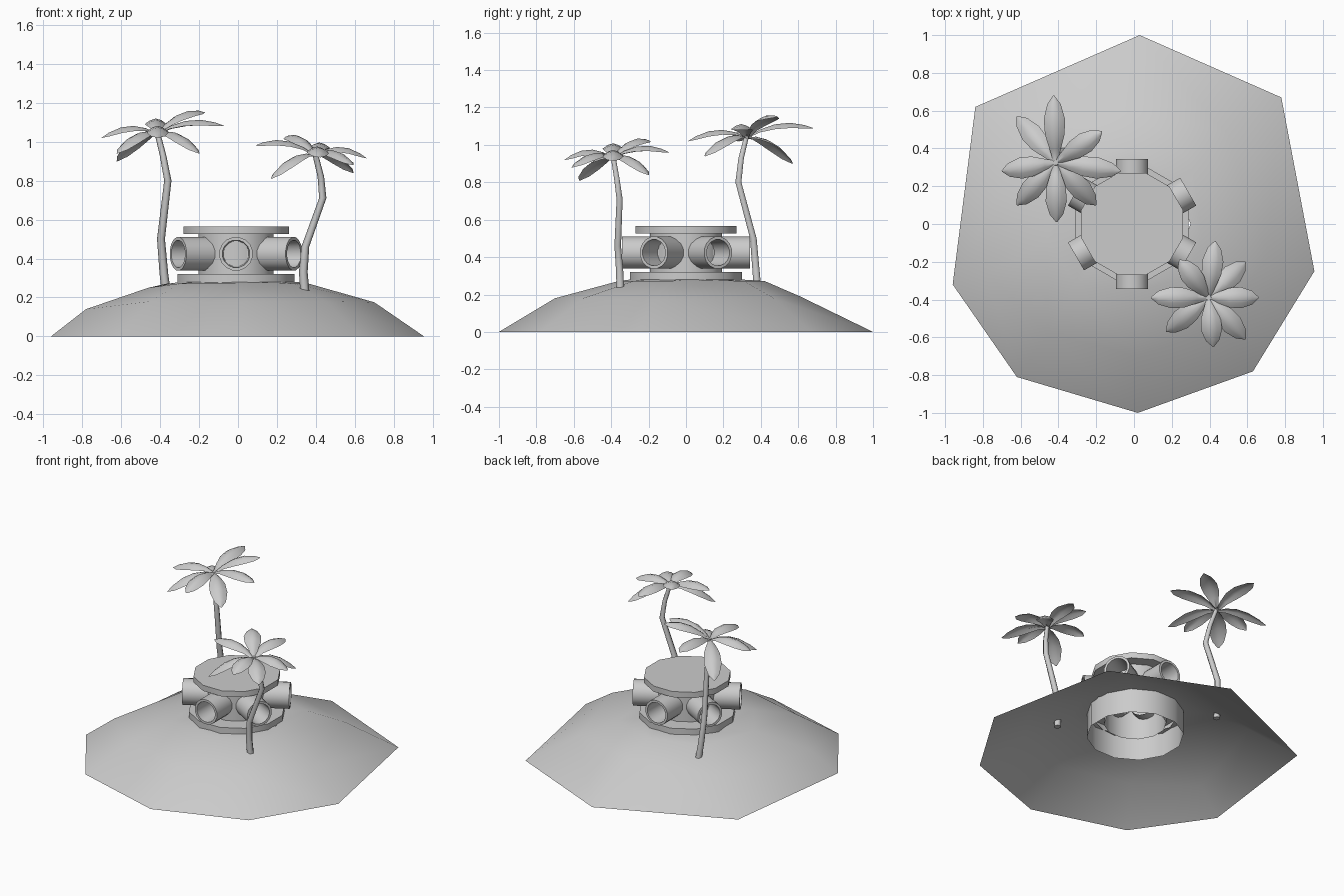
import bpy, bmesh
from math import sin, cos, pi, radians
from mathutils import Vector, Matrix

cube = bpy.data.objects.get("Cube")
if cube:
    bpy.data.objects.remove(cube, do_unlink=True)

grey = bpy.data.materials.new("plain_grey")
grey.use_nodes = True
COLOUR = (0.6, 0.6, 0.6, 1)
grey.diffuse_color = COLOUR
grey.node_tree.nodes["Principled BSDF"].inputs["Base Color"].default_value = COLOUR


def finish(name, bm, angle, matrix=None):
    """Turn a bmesh into a smooth-shaded object."""
    bmesh.ops.remove_doubles(bm, verts=bm.verts, dist=0.0005)
    bmesh.ops.recalc_face_normals(bm, faces=bm.faces)
    if matrix:
        bm.transform(matrix)
    mesh = bpy.data.meshes.new(name)
    bm.to_mesh(mesh)
    bm.free()
    mesh.materials.append(grey)
    obj = bpy.data.objects.new(name, mesh)
    bpy.context.collection.objects.link(obj)
    bpy.ops.object.select_all(action='DESELECT')
    obj.select_set(True)
    bpy.context.view_layer.objects.active = obj
    bpy.ops.object.shade_smooth_by_angle(angle=radians(angle))
    return obj


def loft(bm, rings, closed=True):
    """Bridge rows of points with quads."""
    rows = [[bm.verts.new(p) for p in ring] for ring in rings]
    n = len(rows[0])
    for a, b in zip(rows, rows[1:]):
        for i in range(n if closed else n - 1):
            j = (i + 1) % n
            bm.faces.new((a[i], a[j], b[j], b[i]))
    return rows


def lathe(name, profile, sides, matrix):
    """Revolve (radius, height) points around z."""
    bm = bmesh.new()
    turns = [2 * pi * (i + 0.5) / sides for i in range(sides)]
    loft(bm, [[(r * cos(a), r * sin(a), z) for a in turns] for r, z in profile])
    return finish(name, bm, 35, matrix)


# Island: open shell with a hole beneath the building
shore = [(0.03, 1.0), (0.78, 0.67), (0.955, -0.25), (0.63, -0.78),
         (0.02, -1.0), (-0.62, -0.81), (-0.96, -0.32), (-0.84, 0.62)]
slope = [(0.03, 0.61, 0.19), (0.5, 0.47, 0.18), (0.7, -0.18, 0.175), (0.45, -0.55, 0.18),
         (0.02, -0.7, 0.18), (-0.45, -0.58, 0.18), (-0.78, -0.26, 0.14), (-0.58, 0.45, 0.17)]
crown = [(0.0, 0.42), (0.31, 0.31), (0.36, -0.08), (0.28, -0.28),
         (0.0, -0.36), (-0.3, -0.32), (-0.46, -0.1), (-0.36, 0.3)]
bm = bmesh.new()
loft(bm, [[(x, y, 0) for x, y in shore], slope,
          [(x, y, 0.25 if x < -0.4 else 0.272) for x, y in crown],
          [(0.3 * sin(k * pi / 4), 0.3 * cos(k * pi / 4), 0.28) for k in range(8)]])
finish("island", bm, 60)

# Round building: footing, core and flat roof
centre = Matrix.Translation((-0.01, 0, 0))
lathe("footing", [(0.31, 0.11), (0.31, 0.32), (0.2, 0.32)], 12, centre)
lathe("core", [(0.2, 0.2), (0.2, 0.53)], 12, centre)
lathe("roof", [(0, 0.525), (0.28, 0.525), (0.28, 0.565), (0, 0.565)], 12, centre)

# Six hollow window tubes around the core
for k in range(6):
    turn = (Matrix.Translation((-0.01, 0, 0.424)) @ Matrix.Rotation(k * pi / 3, 4, 'Z')
            @ Matrix.Rotation(pi / 2, 4, 'X'))
    lathe(f"window_tube_{k + 1}",
          [(0.087, 0.13), (0.087, 0.343), (0.071, 0.343), (0.066, 0.19), (0, 0.19)], 16, turn)


def trunk(name, path):
    """Tapered bent trunk; path holds points from root to top."""
    bm = bmesh.new()
    rings = []
    for i, p in enumerate(path):
        r = 0.024 - 0.009 * i / (len(path) - 1)
        rings.append([Vector(p) + Vector((r * cos(k * pi / 3), r * sin(k * pi / 3), 0))
                      for k in range(6)])
    rows = loft(bm, rings)
    bm.faces.new(rows[0])
    bm.faces.new(rows[-1])
    finish(name, bm, 65)


def fronds(name, top, tips):
    """Arched leaves with a raised midrib, fanned around the trunk top."""
    bm = bmesh.new()
    top = Vector(top)
    for tip in tips:
        run = Vector(tip) - top
        side = Vector((-run.y, run.x, 0)).normalized()
        rows = []
        for t, w in ((0, 0.01), (0.2, 0.03), (0.42, 0.052), (0.65, 0.056),
                     (0.87, 0.036), (1, 0.003)):
            rib = top + run * t + Vector((0, 0, 0.2 * t * (1 - t)))
            edge = Vector((0, 0, -0.5 * w))
            rows.append([rib - side * w + edge, rib - side * w * 0.5 + edge * 0.3, rib,
                         rib + side * w * 0.5 + edge * 0.3, rib + side * w + edge])
        loft(bm, rows, closed=False)
    finish(name, bm, 60)


# Tall palm at the back
trunk("tall_palm_trunk", [(-0.365, 0.385, 0.2), (-0.38, 0.375, 0.32), (-0.395, 0.36, 0.5),
                          (-0.36, 0.28, 0.8), (-0.385, 0.295, 0.93), (-0.415, 0.325, 1.05)])
fronds("tall_palm_fronds", (-0.415, 0.325, 1.04),
       [(-0.425, 0.68, 1.09), (-0.17, 0.49, 1.15), (-0.07, 0.28, 1.08), (-0.2, 0.1, 0.94),
        (-0.41, 0.01, 1.02), (-0.62, 0.1, 0.94), (-0.7, 0.28, 1.02), (-0.62, 0.57, 0.9)])

# Short palm at the front
trunk("short_palm_trunk", [(0.345, -0.35, 0.2), (0.335, -0.355, 0.33), (0.345, -0.365, 0.46),
                           (0.435, -0.355, 0.71), (0.425, -0.37, 0.82), (0.395, -0.39, 0.94)])
fronds("short_palm_fronds", (0.395, -0.39, 0.93),
       [(0.43, -0.09, 0.96), (0.59, -0.2, 0.84), (0.66, -0.39, 0.915), (0.59, -0.61, 0.88),
        (0.42, -0.65, 0.92), (0.17, -0.57, 0.81), (0.09, -0.39, 0.98), (0.24, -0.19, 1.02)])
